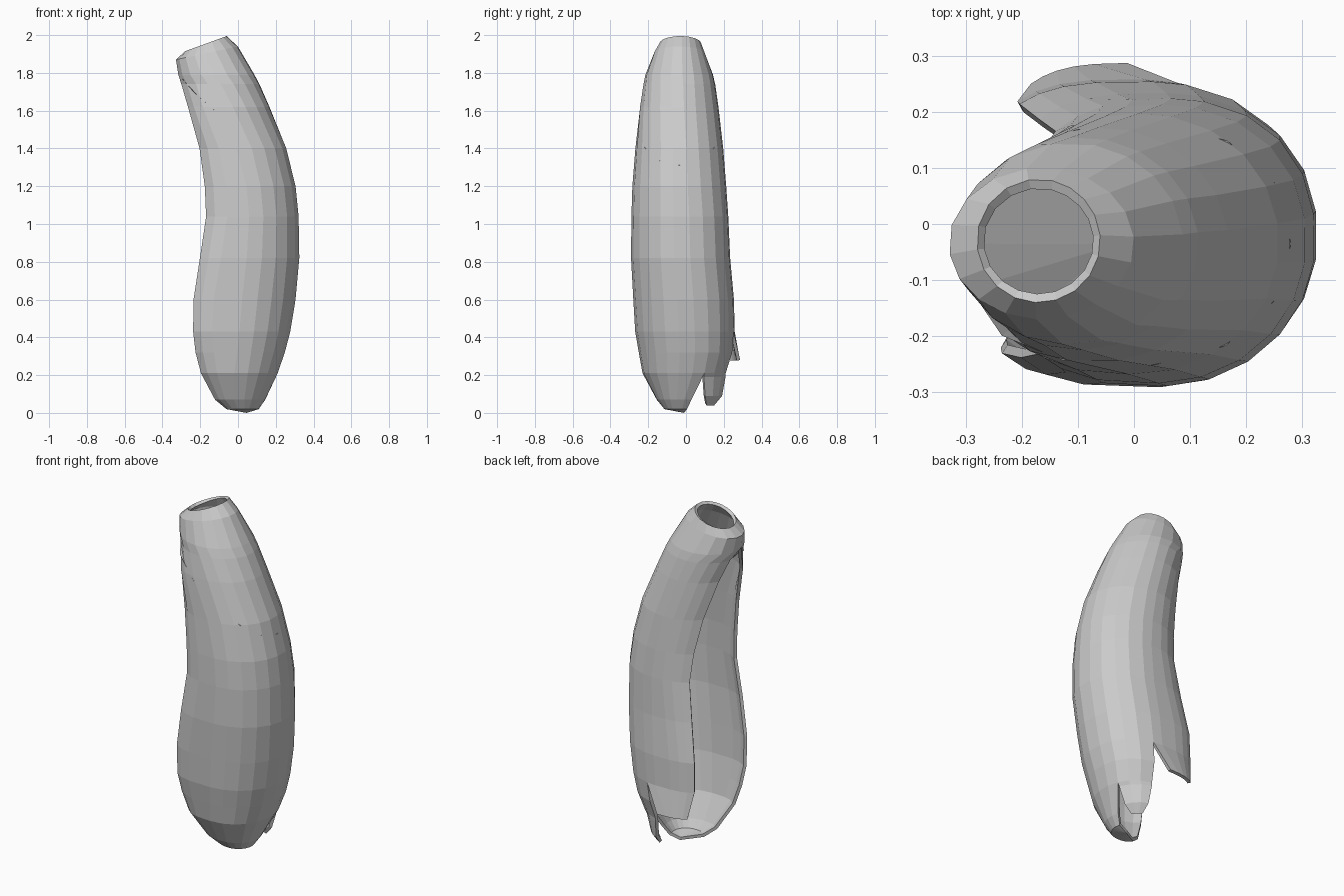
import bpy, bmesh, math

if "Cube" in bpy.data.objects:
    bpy.data.objects.remove(bpy.data.objects["Cube"])

# Cross-sections, top to bottom:
# z, tilt, x0, x1, y0, y1, squareness, front slit angle, back slit angle
TOP = [
    (1.955, .04, -.28, -.06, -.14, .08, 2.0, -172, 188),
    (1.905, .035, -.33, .00, -.17, .10, 2.0, -172, 188),
    (1.79, .00, -.318, .088, -.215, .145, 2.0, -172, 188),
    (1.74, .00, -.308, .115, -.225, .155, 2.0, -164, 163),
    (1.62, .00, -.282, .168, -.245, .172, 2.0, -154, 152),
    (1.40, .00, -.245, .258, -.268, .197, 2.1, -141, 141),
    (1.20, .00, -.225, .307, -.284, .213, 2.2, -138, 135),
    (1.04, .00, -.22, .323, -.289, .224, 2.3, -137, 132),
    (0.82, .00, -.25, .327, -.291, .234, 2.7, -137, 130),
    (0.60, .00, -.28, .307, -.279, .254, 3.1, -137, 129),
    (0.43, .00, -.28, .279, -.269, .258, 3.1, -137, 129),
]
MAIN_END = [
    (0.32, .00, -.265, .25, -.25, .25, 2.8, -138, 25),
    (0.21, .00, -.23, .212, -.23, .215, 2.5, -140, 25),
    (0.07, .00, -.14, .145, -.155, .10, 2.2, -145, 24),
    (0.02, .00, -.07, .11, -.115, .06, 2.0, -150, 22),
    (0.00, .00, .045, .045, -.01, -.01, 2.0, -150, 20),
]
PRONG_END = [
    (0.19, .00, -.19, .205, -.25, .214, 2.1, 28, 78),
    (0.09, .00, -.10, .16, -.12, .195, 2.0, 24, 77),
    (0.04, .00, -.07, .125, -.08, .16, 2.0, 35, 66),
]
FLAP_END = (0.28, .00, -.25, .27, -.265, .287, 3.3, 91, 128)
SPLIT_A, SPLIT_B = 25, 77   # angles where the skin tears at the bottom


def point(sec, deg):
    z, tilt, x0, x1, y0, y1, n = sec[:7]
    c, s = math.cos(math.radians(deg)), math.sin(math.radians(deg))
    # each quarter has its own squareness
    if c < 0:
        n = n + (0.7 if s < 0 and z < 1.7 else 0)
    else:
        n = min(n, 2.3 if s > 0 else 2.0)
    px = math.copysign(abs(c) ** (2 / n), c)
    py = math.copysign(abs(s) ** (2 / n), s)
    return ((x0 + x1) / 2 + px * (x1 - x0) / 2,
            (y0 + y1) / 2 + py * (y1 - y0) / 2, z + tilt * c)


def section_at(z):
    for a, b in zip(TOP, TOP[1:]):
        if a[0] >= z >= b[0]:
            t = (a[0] - z) / (a[0] - b[0])
            return [p + (q - p) * t for p, q in zip(a, b)]


def strip(bm, rows, cols):
    grid = [[bm.verts.new(point(sec, lo + (hi - lo) * i / cols))
             for i in range(cols + 1)] for sec, lo, hi in rows]
    for a, b in zip(grid, grid[1:]):
        for i in range(cols):
            bm.faces.new((a[i], b[i], b[i + 1], a[i + 1]))


def finish(bm, name, thickness):
    bmesh.ops.remove_doubles(bm, verts=bm.verts, dist=0.0005)
    mesh = bpy.data.meshes.new(name)
    bm.to_mesh(mesh)
    bm.free()
    ob = bpy.data.objects.new(name, mesh)
    bpy.context.collection.objects.link(ob)
    if thickness:
        wall = ob.modifiers.new("wall", 'SOLIDIFY')
        wall.thickness = thickness
        wall.offset = -1


bm = bmesh.new()
# main scoop closing at the bottom
strip(bm, [(s, s[7], SPLIT_A) for s in TOP] + [(s, s[7], s[8]) for s in MAIN_END], 10)
# middle prong
strip(bm, [(s, SPLIT_A, SPLIT_B) for s in TOP]
      + [(s, SPLIT_A, 77) for s in MAIN_END[:2]]
      + [(s, s[7], s[8]) for s in PRONG_END], 3)
# rear flap
strip(bm, [(s, SPLIT_B, s[8]) for s in TOP]
      + [(FLAP_END, FLAP_END[7], FLAP_END[8])], 5)
finish(bm, "peel_skin", 0.018)

# sloping inner web closing the neck, from the slit top down to the outer wall
bm = bmesh.new()
ring = []
for i in range(14):
    a = i * 360 / 14 + 180
    z = 1.79 - 0.24 * (1 + math.cos(math.radians(a)))
    ring.append(bm.verts.new(point(section_at(z), a)))
hub = bm.verts.new([sum(v.co[k] for v in ring) / 14 for k in range(3)])
for i in range(14):
    bm.faces.new((hub, ring[i], ring[(i + 1) % 14]))
finish(bm, "inner_web", 0)
